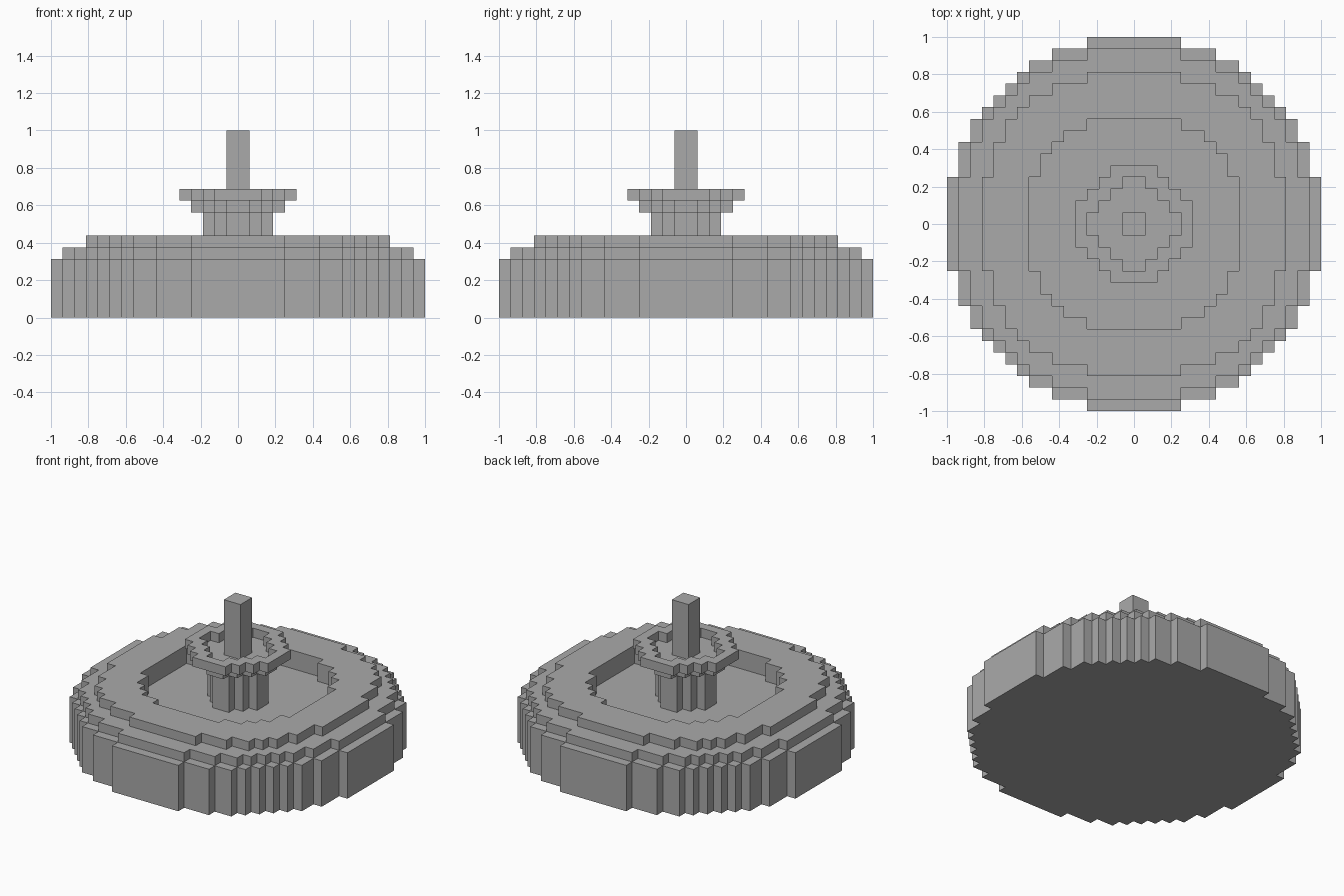
import bpy
import bmesh

UNIT = 1 / 16  # size of one block

cube = bpy.data.objects.get("Cube")
if cube:
    bpy.data.objects.remove(cube, do_unlink=True)

stone = bpy.data.materials.new("grey stone")
stone.use_nodes = True
grey = (0.4, 0.4, 0.4, 1)
stone.diffuse_color = grey
stone.node_tree.nodes["Principled BSDF"].inputs["Base Color"].default_value = grey


def stepped_outline(steps):
    """Blocky round outline: the steps give the stair corners of one quarter."""
    quarter = []
    for x, y in zip(reversed(steps), steps):
        if quarter:
            quarter.append((x, quarter[-1][1]))
        quarter.append((x, y))
    points = []
    for _ in range(4):
        points += quarter
        quarter = [(-y, x) for x, y in quarter]
    return points


def tier(name, steps, bottom, top, hole=None):
    """Extrude a stepped outline, with an optional stepped hole through it."""
    bm = bmesh.new()
    for loop in filter(None, (steps, hole)):
        verts = [bm.verts.new((x * UNIT, y * UNIT, bottom * UNIT))
                 for x, y in stepped_outline(loop)]
        if hole:
            for a, b in zip(verts, verts[1:] + verts[:1]):
                bm.edges.new((a, b))
        else:
            bm.faces.new(verts)
    if hole:
        bmesh.ops.triangle_fill(bm, edges=bm.edges[:], use_beauty=True, normal=(0, 0, 1))
    result = bmesh.ops.extrude_face_region(bm, geom=bm.faces[:], use_keep_orig=True)
    raised = [g for g in result["geom"] if isinstance(g, bmesh.types.BMVert)]
    bmesh.ops.translate(bm, verts=raised, vec=(0, 0, (top - bottom) * UNIT))
    bmesh.ops.recalc_face_normals(bm, faces=bm.faces[:])
    mesh = bpy.data.meshes.new(name)
    bm.to_mesh(mesh)
    bm.free()
    mesh.materials.append(stone)
    bpy.context.collection.objects.link(bpy.data.objects.new(name, mesh))


# Large basin: solid base and two rims around the pool
outer = [4, 7, 9, 10, 11, 12, 13, 14, 15, 16]
pool = [4, 6, 7, 8, 9]
tier("basin_base", outer, 0, 5)
tier("basin_lower_rim", outer[:-1], 5, 6, pool)
tier("basin_upper_rim", outer[:-3], 6, 7, pool)

# Pedestal, small bowl and centre spout
tier("pedestal", [1, 2, 3], 5, 9)
tier("bowl_base", [1, 2, 3, 4], 9, 10)
tier("bowl_rim", [2, 3, 4, 5], 10, 11, [1, 2, 3, 4])
tier("spout", [1], 10, 16)
